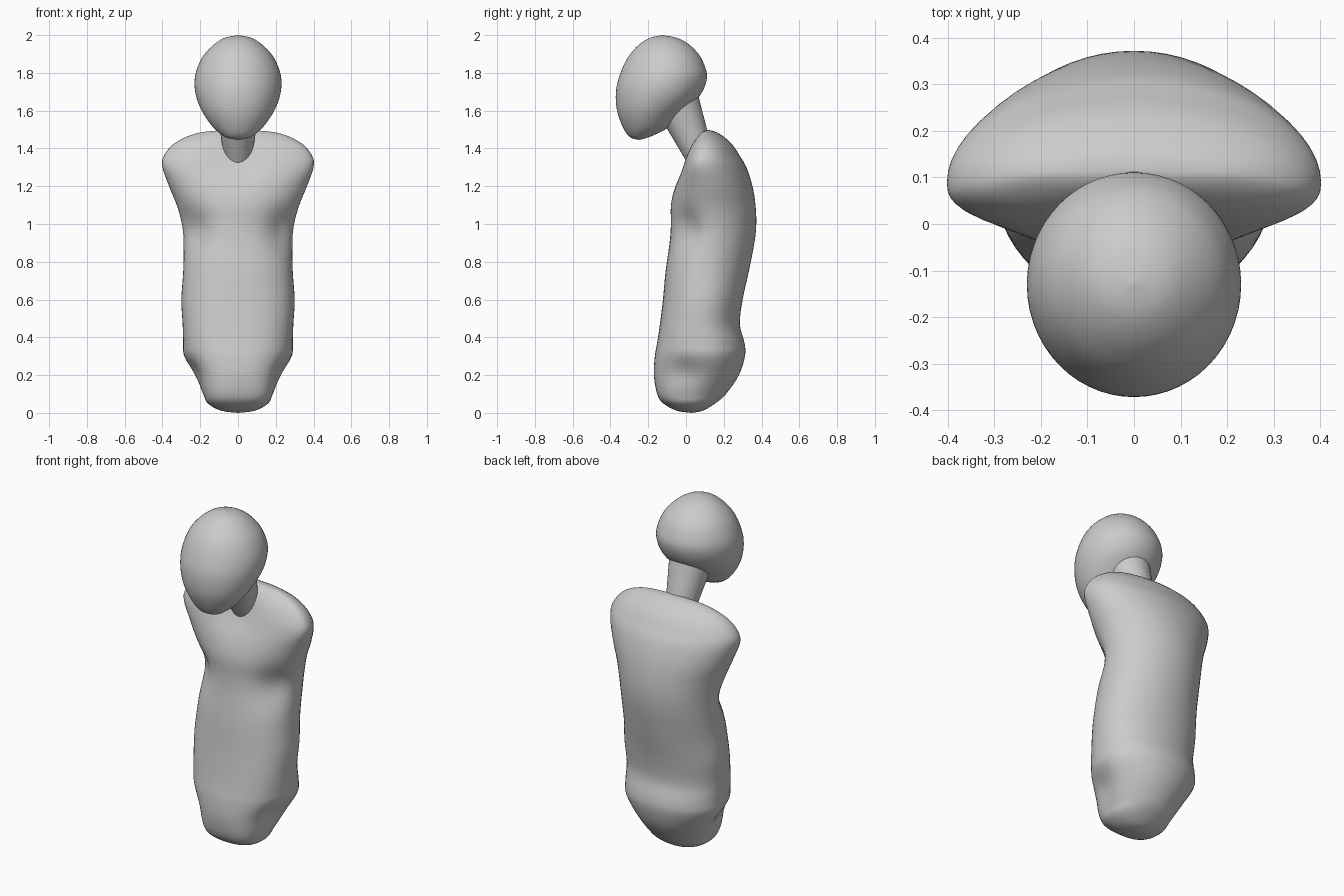
import bpy, bmesh, math
from mathutils import Vector

if "Cube" in bpy.data.objects:
    bpy.data.objects.remove(bpy.data.objects["Cube"])

grey = bpy.data.materials.new("plain grey")
grey.diffuse_color = (0.6, 0.6, 0.6, 1)
grey.use_nodes = True
grey.node_tree.nodes["Principled BSDF"].inputs["Base Color"].default_value = grey.diffuse_color


def smooth_rows(rows, steps=4):
    """Catmull-Rom interpolation between cross-section rows."""
    out = []
    for i in range(len(rows) - 1):
        a, b = rows[max(i - 1, 0)], rows[i]
        c, d = rows[i + 1], rows[min(i + 2, len(rows) - 1)]
        for s in range(steps):
            t = s / steps
            out.append([0.5 * (2 * q + (r - p) * t + (2 * p - 5 * q + 4 * r - u) * t * t
                               + (3 * q - p - 3 * r + u) * t ** 3)
                        for p, q, r, u in zip(a, b, c, d)])
    return out + [list(rows[-1])]


def loft(name, rows, dents=(), seg=56):
    """Rows: z, half width, front y, back y, y of widest point, front squareness."""
    bm = bmesh.new()
    rings = []
    for z, w, yf, yb, yc, n in smooth_rows(rows):
        w = max(w, 0.002)
        ring = []
        for k in range(seg):
            a = 2 * math.pi * k / seg
            c, s = math.cos(a), math.sin(a)
            e = 2 / n if s < 0 else 1.0
            x = w * math.copysign(abs(c) ** e, c)
            y = yc + ((yb - yc) * s if s >= 0 else -(yc - yf) * abs(s) ** e)
            p = Vector((x, y, z))
            # soft hollows, mirrored left and right
            move = Vector()
            for pos, push, radius in dents:
                q = Vector((abs(x), y, z)) - Vector(pos)
                f = math.exp(-q.length_squared / radius ** 2)
                move += Vector((push[0] * (x / w), push[1], push[2])) * f
            ring.append(bm.verts.new(p + move))
        rings.append(ring)
    for r0, r1 in zip(rings, rings[1:]):
        for k in range(seg):
            j = (k + 1) % seg
            bm.faces.new((r0[k], r0[j], r1[j], r1[k]))
    bm.faces.new(rings[0])
    bm.faces.new(rings[-1])
    bmesh.ops.recalc_face_normals(bm, faces=bm.faces)
    for f in bm.faces:
        f.smooth = True
    me = bpy.data.meshes.new(name)
    bm.to_mesh(me)
    bm.free()
    me.materials.append(grey)
    ob = bpy.data.objects.new(name, me)
    bpy.context.collection.objects.link(ob)
    return ob


# Torso, with hollows at hips, armpits and the base of the neck
torso = [
    (0.0, 0.0, 0.03, 0.03, 0.03, 2), (0.012, 0.09, -0.05, 0.09, 0.02, 2.3),
    (0.05, 0.16, -0.12, 0.155, 0.02, 2.6), (0.1, 0.185, -0.153, 0.212, 0.03, 2.8),
    (0.2, 0.23, -0.17, 0.28, 0.08, 2.5), (0.3, 0.285, -0.165, 0.312, 0.1, 2.4),
    (0.37, 0.29, -0.153, 0.31, 0.1, 2.5), (0.47, 0.293, -0.138, 0.285, 0.09, 2.5),
    (0.6, 0.3, -0.122, 0.3, 0.1, 2.4), (0.75, 0.29, -0.108, 0.333, 0.11, 2.3),
    (0.9, 0.29, -0.087, 0.362, 0.13, 2.2), (1.0, 0.3, -0.08, 0.372, 0.13, 2.1),
    (1.1, 0.325, -0.08, 0.368, 0.12, 2.1), (1.2, 0.365, -0.06, 0.352, 0.11, 2.2),
    (1.3, 0.4, -0.025, 0.32, 0.09, 2.5), (1.36, 0.393, -0.005, 0.285, 0.09, 2.5),
    (1.42, 0.345, 0.022, 0.245, 0.095, 2.4), (1.465, 0.265, 0.055, 0.195, 0.105, 2.2),
    (1.49, 0.165, 0.085, 0.15, 0.11, 2), (1.498, 0.0, 0.11, 0.115, 0.112, 2),
]
loft("torso", torso, dents=[
    ((0.24, -0.02, 0.22), (-0.02, 0.012, 0), 0.08),
    ((0.25, -0.02, 0.97), (-0.025, 0.03, 0), 0.11),
    ((0.0, 0.0, 1.36), (0, 0.025, 0), 0.13),
])

# Egg-shaped head leaning forward
head = [
    (1.445, 0.0, -0.25, -0.25), (1.455, 0.055, -0.288, -0.21), (1.475, 0.09, -0.312, -0.16),
    (1.51, 0.13, -0.333, -0.095), (1.56, 0.168, -0.354, -0.043), (1.61, 0.197, -0.367, 0.01),
    (1.67, 0.22, -0.372, 0.067), (1.73, 0.23, -0.367, 0.1), (1.79, 0.226, -0.35, 0.111),
    (1.85, 0.206, -0.326, 0.094), (1.9, 0.177, -0.295, 0.066), (1.95, 0.128, -0.248, 0.017),
    (1.985, 0.072, -0.192, -0.046), (2.0, 0.0, -0.127, -0.125),
]
loft("head", [(z, w, f, b, (f + b) / 2, 2) for z, w, f, b in head])

# Tapered neck, slanting forward into the head
bottom, top = Vector((0, 0.075, 1.35)), Vector((0, -0.045, 1.64))
axis = top - bottom
bpy.ops.mesh.primitive_cone_add(vertices=40, radius1=0.073, radius2=0.118, depth=axis.length,
                                location=(bottom + top) / 2,
                                rotation=axis.to_track_quat('Z', 'Y').to_euler())
neck = bpy.context.object
neck.name = "neck"
neck.data.materials.append(grey)
bpy.ops.object.shade_smooth_by_angle(angle=math.radians(40))
